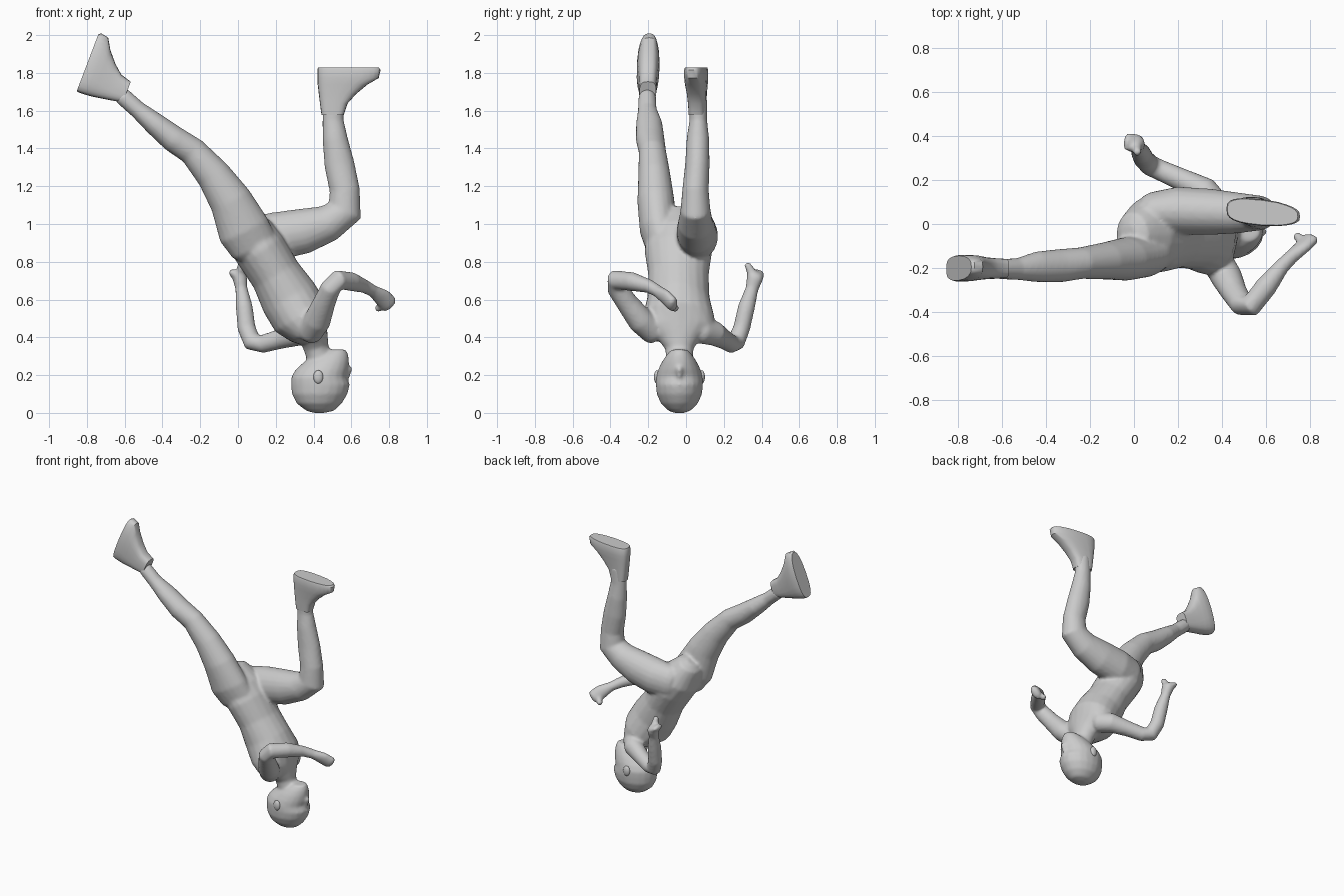
import bpy, bmesh, math
from mathutils import Vector as V, Matrix

Y = V((0, 1, 0))


def loft(bm, rings, n=20):
    """Skin rings of (centre, half-axis a, half-axis b, squareness) and cap both ends."""
    rows = []
    for c, a, b, e in rings:
        row = []
        for i in range(n):
            t = 2 * math.pi * i / n
            u, v = math.cos(t), math.sin(t)
            u = math.copysign(abs(u) ** e, u)
            v = math.copysign(abs(v) ** e, v)
            row.append(bm.verts.new(c + a * u + b * v))
        rows.append(row)
    faces = [bm.faces.new(rows[0]), bm.faces.new(rows[-1])]
    for p, q in zip(rows, rows[1:]):
        for i in range(n):
            j = (i + 1) % n
            faces.append(bm.faces.new((p[i], p[j], q[j], q[i])))
    bmesh.ops.recalc_face_normals(bm, faces=faces)


def limb(bm, pts):
    """Tube through (x, y, z, half depth, half width); width is measured towards y."""
    cs = [V(p[:3]) for p in pts]
    rings = []
    for i, p in enumerate(pts):
        t = (cs[min(i + 1, len(cs) - 1)] - cs[max(i - 1, 0)]).normalized()
        side = (Y - t * t.dot(Y)).normalized()
        rings.append((cs[i], t.cross(side) * p[3], side * p[4], 1))
    # rounded tips
    for k, o in ((0, 1), (-1, -2)):
        c, a, b, e = rings[k]
        out = (cs[k] - cs[o]).normalized() * min(pts[k][3], pts[k][4])
        tip = [(c + out * .35, a * .85, b * .85, e), (c + out * .6, a * .4, b * .4, e)]
        rings = tip[::-1] + rings if k == 0 else rings + tip
    loft(bm, rings)


def ball(bm, c, s):
    m = Matrix.Translation(c) @ Matrix.Diagonal((*s, 1))
    bmesh.ops.create_uvsphere(bm, u_segments=20, v_segments=12, radius=1, matrix=m)


def finish(bm, name, angle=40):
    me = bpy.data.meshes.new(name)
    bm.to_mesh(me)
    bm.free()
    ob = bpy.data.objects.new(name, me)
    bpy.context.collection.objects.link(ob)
    bpy.ops.object.select_all(action='DESELECT')
    ob.select_set(True)
    bpy.context.view_layer.objects.active = ob
    bpy.ops.object.shade_smooth_by_angle(angle=math.radians(angle))
    return ob


bm = bmesh.new()
# torso, from crotch down to neck
limb(bm, [(.01, -.05, 1.02, .10, .12), (.06, -.045, .94, .135, .165), (.12, -.04, .86, .14, .18),
          (.20, -.04, .73, .135, .16), (.27, -.04, .61, .155, .165), (.33, -.04, .51, .155, .19),
          (.375, -.04, .435, .11, .19), (.405, -.035, .39, .075, .11), (.415, -.035, .34, .066, .075),
          (.44, -.035, .26, .066, .07)])
# trailing straight leg
limb(bm, [(.08, -.125, .89, .13, .09), (.03, -.145, .97, .14, .10), (-.04, -.16, 1.125, .113, .098),
          (-.13, -.168, 1.26, .092, .085), (-.24, -.178, 1.385, .075, .072),
          (-.34, -.19, 1.45, .071, .076), (-.44, -.195, 1.53, .06, .07),
          (-.53, -.205, 1.605, .046, .05), (-.61, -.205, 1.675, .046, .046)])
# bent leg: thigh and shin
limb(bm, [(.08, .055, .92, .12, .09), (.20, .06, .935, .127, .11), (.35, .055, .963, .12, .105),
          (.48, .05, 1.005, .098, .092), (.565, .05, 1.07, .095, .08), (.565, .05, 1.18, .08, .07),
          (.537, .06, 1.315, .08, .065), (.514, .063, 1.45, .067, .06), (.503, .065, 1.55, .056, .047),
          (.505, .065, 1.66, .056, .046)])
# arm on the near side, with hand and thumb
limb(bm, [(.38, -.17, .43, .07, .07), (.42, -.24, .49, .072, .07), (.455, -.31, .58, .06, .058),
          (.49, -.365, .66, .054, .054), (.53, -.375, .705, .052, .05), (.60, -.285, .695, .05, .05),
          (.67, -.195, .67, .036, .036), (.715, -.15, .645, .032, .032), (.765, -.105, .61, .048, .03),
          (.80, -.07, .575, .048, .03)])
limb(bm, [(.78, -.09, .59, .024, .024), (.74, -.055, .55, .02, .02)])
# arm on the far side, with hand, thumb and finger
limb(bm, [(.37, .08, .44, .075, .07), (.32, .15, .42, .065, .065), (.22, .20, .39, .052, .052),
          (.13, .24, .365, .048, .048), (.075, .265, .375, .05, .048), (.045, .295, .45, .048, .045),
          (.033, .32, .56, .045, .045), (.018, .35, .66, .032, .034), (.01, .365, .715, .04, .045)])
limb(bm, [(.01, .365, .715, .035, .045), (-.035, .375, .745, .018, .04)])
limb(bm, [(.01, .36, .72, .028, .03), (.015, .325, .785, .018, .018)])
# head, crown at the bottom: z, back x, front x, half width
head = [(0, .40, .46, .025), (.012, .36, .51, .06), (.05, .31, .55, .098), (.10, .285, .58, .12),
        (.15, .28, .592, .125), (.19, .282, .575, .124), (.23, .305, .585, .112), (.27, .35, .588, .093),
        (.305, .405, .585, .07), (.335, .48, .572, .042)]
loft(bm, [(V(((p + q) / 2, -.035, z)), V(((q - p) / 2, 0, 0)), Y * w, 1) for z, p, q, w in head])
limb(bm, [(.575, -.035, .18, .012, .012), (.585, -.035, .235, .022, .02)])
body = finish(bm, "figure_body")
# merge the overlapping body volumes into one smooth skin
rm = body.modifiers.new("merge", 'REMESH')
rm.mode = 'VOXEL'
rm.voxel_size = .01
rm.use_smooth_shade = True
sm = body.modifiers.new("soften", 'SMOOTH')
sm.factor = .5
sm.iterations = 6

# feet: rings of height above sole, heel end, toe end, half width
foot = [(0, .004, .325, .056), (.012, 0, .335, .06), (.055, 0, .325, .06), (.09, .002, .265, .056),
        (.14, .008, .205, .05), (.19, .014, .16, .047), (.25, .022, .14, .044)]
for name, heel, toe, up in (("trailing_foot", V((-.855, -.205, 1.70)), V((.355, .03, .935)), V((.95, 0, -.31))),
                            ("bent_foot", V((.42, .068, 1.828)), V((1, -.10, 0)), V((0, 0, -1)))):
    bm = bmesh.new()
    loft(bm, [(heel + up * h + toe * ((p + q) / 2), toe * ((q - p) / 2), Y * w, .65) for h, p, q, w in foot], 24)
    for v in bm.verts:  # narrow the toes
        u = (v.co - heel).dot(toe)
        yc = heel.y + toe.y * u
        v.co.y = yc + (v.co.y - yc) * (1 - .25 * max(0, (u - .2) / .135))
    finish(bm, name)

# ears
for name, s in (("near_ear", -1), ("far_ear", 1)):
    bm = bmesh.new()
    ball(bm, V((.425, -.035 + s * .119, .19)), (.026, .016, .036))
    finish(bm, name)
